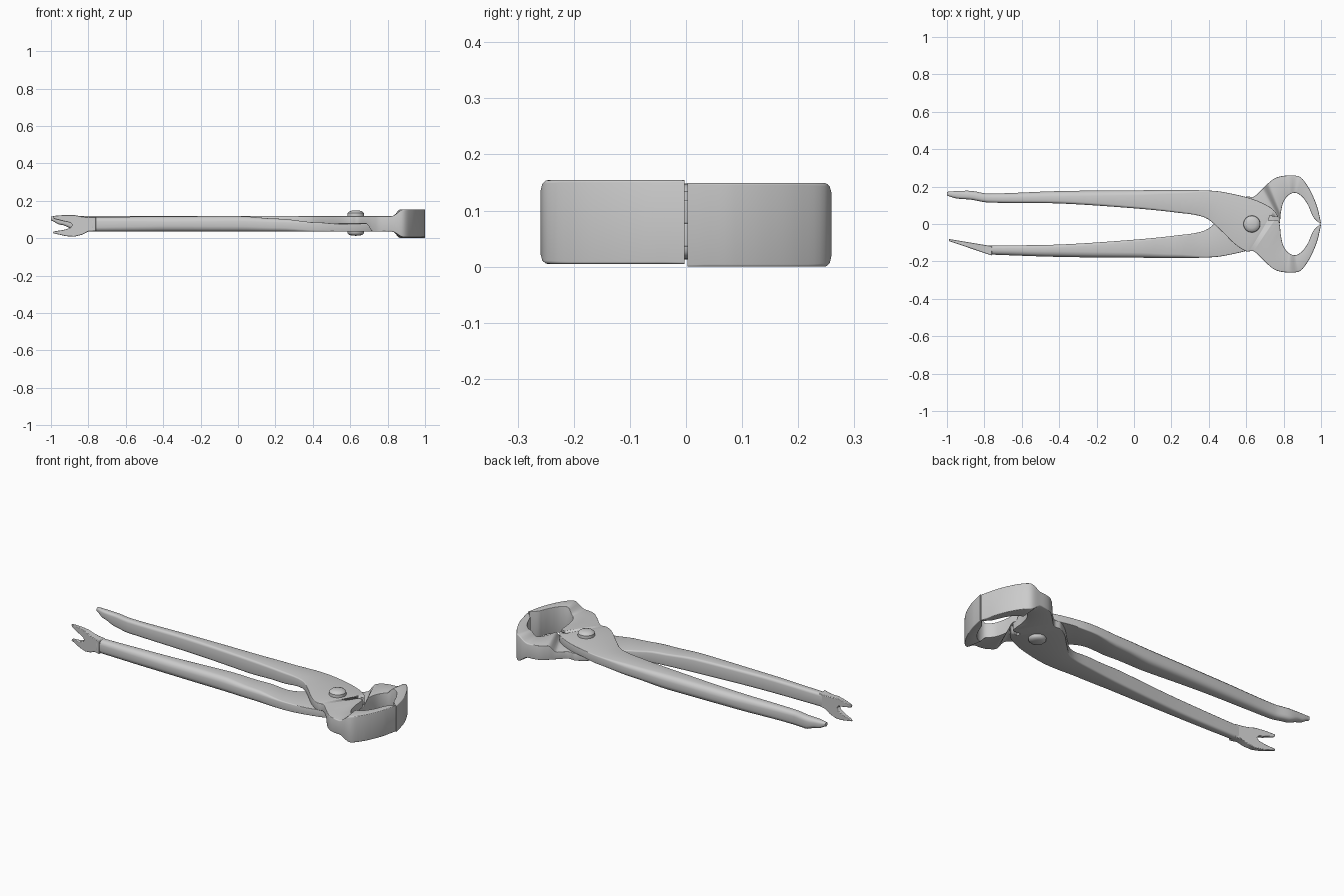
import bpy, bmesh, math
from mathutils import Vector

if "Cube" in bpy.data.objects:
    bpy.data.objects.remove(bpy.data.objects["Cube"])

FLIP = 0.154  # the second lever is the first turned over: y -> -y, z -> FLIP - z

# Ribs across a lever: edge-1 x, y, edge-2 x, y, bottom z, top z, edge-1 radius, edge-2 radius
HANDLE = [
    (-1.0, .172, -1.0, .152, .094, .117, .008, .008),
    (-.95, .176, -.95, .137, .072, .118, .015, .012),
    (-.87, .177, -.87, .130, .047, .118, .025, .014),
]
SHAFT = [
    (-.78, .163, -.78, .115, .042, .118, .028, .014),
    (-.40, .176, -.40, .110, .037, .119, .03, .014),
    (0.00, .180, 0.00, .084, .036, .119, .028, .012),
    (0.22, .181, 0.22, .062, .050, .118, .02, .01),
]
HEAD = [
    (.43, .177, .38, .034, .070, .118, .006, .006),
    (.55, .156, .465, -.035, .077, .118, .003, .003),
    (.65, .128, .54, -.108, .077, .118, .003, .003),
    (.73, .088, .60, -.146, .077, .118, .003, .003),
    (.765, .05, .64, -.146, .077, .118, .003, .003),
    (.78, -.01, .685, -.186, .077, .118, .003, .003),
    (.785, -.06, .72, -.220, .036, .118, .003, .003),
    (.80, -.12, .76, -.248, .036, .118, .003, .003),
    (.83, -.157, .82, -.259, .036, .118, .003, .006),
    (.865, -.166, .885, -.253, .005, .154, .003, .006),
    (.90, -.145, .925, -.208, .005, .154, .003, .004),
    (.928, -.105, .958, -.147, .005, .154, .003, .004),
    (.948, -.060, .981, -.087, .005, .154, .003, .004),
    (.960, -.035, .992, -.042, .005, .154, .003, .004),
    (.992, -.003, 1.0, -.003, .005, .154, .003, .003),
]


def blend(ribs, n=5):
    """Catmull-Rom in plan, eased steps in height and radius."""
    out = []
    for i in range(len(ribs) - 1):
        p0, p1 = ribs[max(i - 1, 0)], ribs[i]
        p2, p3 = ribs[i + 1], ribs[min(i + 2, len(ribs) - 1)]
        for k in range(n):
            t = k / n
            s = t * t * (3 - 2 * t)
            row = []
            for j in range(8):
                if j < 4:
                    # tangents scaled to the local rib spacing
                    d0 = (Vector(p1[:4]) - Vector(p0[:4])).length or 1
                    d1 = (Vector(p2[:4]) - Vector(p1[:4])).length
                    d2 = (Vector(p3[:4]) - Vector(p2[:4])).length or 1
                    m1 = (p2[j] - p0[j]) / (d0 + d1) * d1 if i else p2[j] - p1[j]
                    m2 = (p3[j] - p1[j]) / (d1 + d2) * d1 if i < len(ribs) - 2 else p2[j] - p1[j]
                    row.append((2*t**3 - 3*t*t + 1) * p1[j] + (t**3 - 2*t*t + t) * m1
                               + (3*t*t - 2*t**3) * p2[j] + (t**3 - t*t) * m2)
                else:
                    row.append(p1[j] + (p2[j] - p1[j]) * s)
            out.append(row)
    out.append(list(ribs[-1]))
    return out


def section(r):
    """Rounded rectangle standing on one rib."""
    a, b, lo, hi = Vector((r[0], r[1])), Vector((r[2], r[3])), r[4], r[5]
    w, h = (b - a).length, hi - lo
    ra, rb = (min(q, .45 * w, .45 * h) for q in r[6:8])
    pts = []
    for u, z, rad, start in ((ra, lo + ra, ra, 180), (w - rb, lo + rb, rb, 270),
                             (w - rb, hi - rb, rb, 0), (ra, hi - ra, ra, 90)):
        for k in range(4):
            ang = math.radians(start + 30 * k)
            p = a.lerp(b, (u + rad * math.cos(ang)) / w)
            pts.append((p.x, p.y, z + rad * math.sin(ang)))
    return pts


def finish(name, bm, angle=35):
    bmesh.ops.recalc_face_normals(bm, faces=bm.faces)
    me = bpy.data.meshes.new(name)
    bm.to_mesh(me)
    bm.free()
    ob = bpy.data.objects.new(name, me)
    bpy.context.collection.objects.link(ob)
    bpy.ops.object.select_all(action='DESELECT')
    ob.select_set(True)
    bpy.context.view_layer.objects.active = ob
    bpy.ops.object.shade_smooth_by_angle(angle=math.radians(angle))
    return ob


def flip(bm):
    for v in bm.verts:
        v.co.y, v.co.z = -v.co.y, FLIP - v.co.z


def lever(name, ribs, flipped):
    bm = bmesh.new()
    rings = [[bm.verts.new(p) for p in section(r)] for r in blend(ribs)]
    for r0, r1 in zip(rings, rings[1:]):
        for k in range(16):
            m = (k + 1) % 16
            bm.faces.new((r0[k], r0[m], r1[m], r1[k]))
    bm.faces.new(rings[0])
    bm.faces.new(rings[-1])
    if flipped:
        flip(bm)
    ob = finish(name, bm)

    # small slot in the edge of the pivot plate
    cb = bmesh.new()
    outline = [(.725, .045), (.72, .018), (.755, .022), (.82, .005), (.82, .04), (.75, .038)]
    f = cb.faces.new([cb.verts.new((x, y, .02)) for x, y in outline])
    top = bmesh.ops.extrude_face_region(cb, geom=[f])['geom']
    bmesh.ops.translate(cb, vec=(0, 0, .12), verts=[g for g in top if isinstance(g, bmesh.types.BMVert)])
    if flipped:
        flip(cb)
    cutter = finish(name + "_slot_cutter", cb)
    cutter.hide_render = True
    cutter.hide_viewport = True
    cutter.display_type = 'WIRE'
    mod = ob.modifiers.new("slot", 'BOOLEAN')
    mod.operation, mod.object, mod.solver = 'DIFFERENCE', cutter, 'EXACT'
    return ob


# Two crossing levers
lever("upper_lever", HANDLE + SHAFT + HEAD, False)
lever("lower_lever", SHAFT + HEAD, True)

# Nail-pulling claw on the lower lever: side profile tapered along its bent plane
profile = [(-.76, .038), (-.80, .036), (-.835, .018), (-.875, .008), (-.92, .011), (-.99, .027),
           (-.985, .036), (-.93, .045), (-.895, .056), (-.885, .07), (-.895, .083), (-.93, .09),
           (-.985, .104), (-.99, .119), (-.93, .124), (-.875, .124), (-.835, .116), (-.80, .112),
           (-.76, .113)]
bm = bmesh.new()
near, far = [], []
for x, z in profile:
    t = (x + .99) / .21
    near.append(bm.verts.new((x, -.091 - .071 * t, z)))
    far.append(bm.verts.new((x, -.080 - .035 * t, z)))
bm.faces.new(near)
bm.faces.new(far[::-1])
n = len(profile)
for i in range(n):
    j = (i + 1) % n
    bm.faces.new((near[i], near[j], far[j], far[i]))
claw = finish("claw", bm, 40)
bev = claw.modifiers.new("soft_edges", 'BEVEL')
bev.width, bev.segments, bev.limit_method = .003, 2, 'ANGLE'
bev.angle_limit = math.radians(50)

# Rivet with a domed head on both sides
bm = bmesh.new()
curve = [(0, .148), (.022, .147), (.036, .142), (.044, .134), (.045, .118),
         (.045, .036), (.044, .026), (.036, .018), (.022, .014), (0, .013)]
vs = [bm.verts.new((.63 + r, 0, z)) for r, z in curve]
edges = [bm.edges.new(e) for e in zip(vs, vs[1:])]
bmesh.ops.spin(bm, geom=vs + edges, cent=(.63, 0, 0), axis=(0, 0, 1), angle=2 * math.pi, steps=40)
bmesh.ops.remove_doubles(bm, verts=bm.verts, dist=1e-5)
finish("pivot_rivet", bm, 40)
